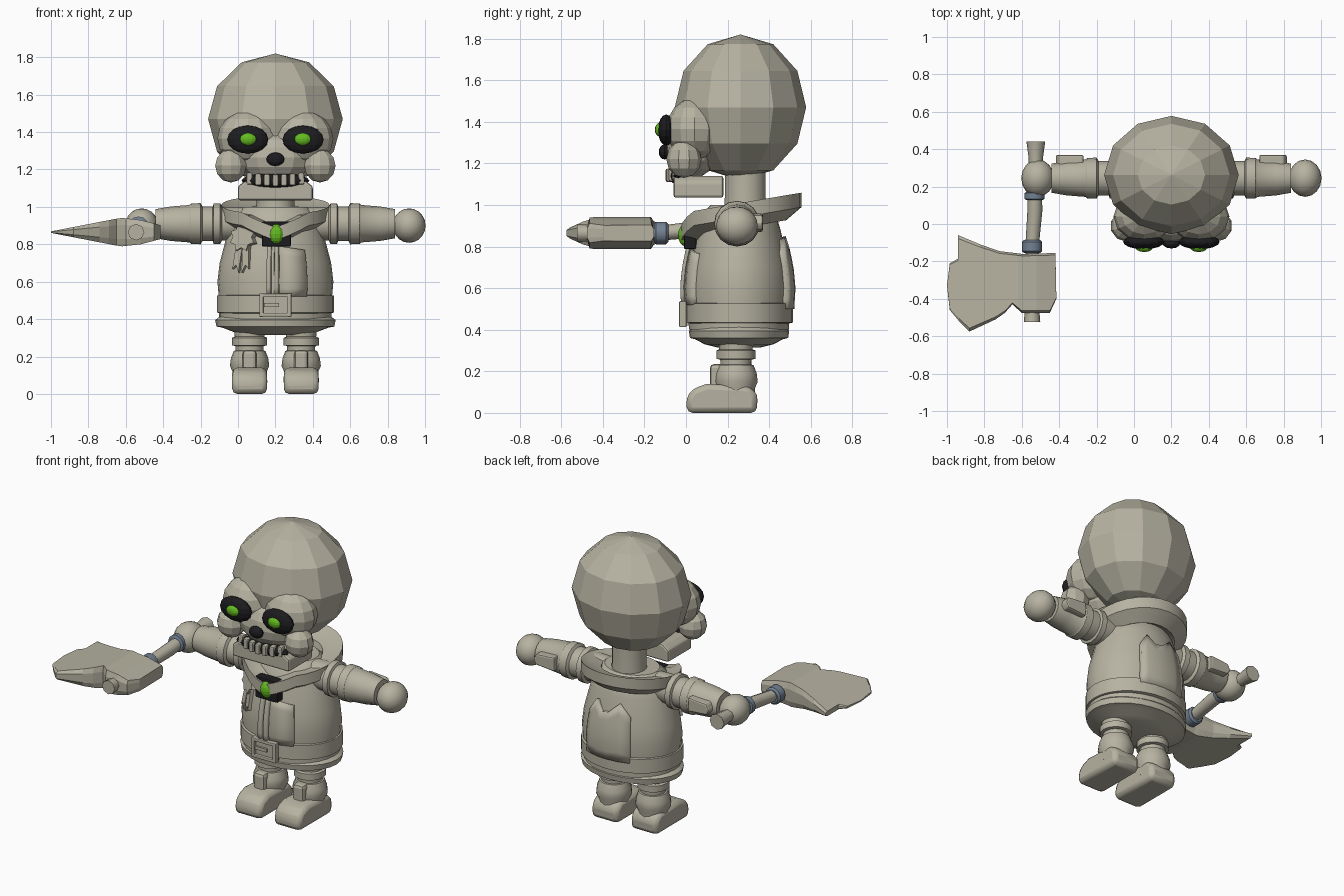
import bpy, bmesh, math
from mathutils import Matrix, Vector

if "Cube" in bpy.data.objects:
    bpy.data.objects.remove(bpy.data.objects["Cube"])

CX, CY = 0.2, 0.255          # body axis


def material(name, rgb):
    m = bpy.data.materials.new(name)
    m.use_nodes = True
    m.diffuse_color = (*rgb, 1)
    m.node_tree.nodes["Principled BSDF"].inputs["Base Color"].default_value = (*rgb, 1)
    return m


BONE = material("bone", (0.47, 0.45, 0.36))
BLACK = material("black", (0.012, 0.012, 0.014))
GREEN = material("glowing_green", (0.13, 0.5, 0.015))
STEEL = material("blue_steel", (0.17, 0.22, 0.29))


def finish(name, bm, mat, loc=(0, 0, 0), rot=(0, 0, 0), smooth=True, bevel=0):
    bmesh.ops.recalc_face_normals(bm, faces=bm.faces)
    me = bpy.data.meshes.new(name)
    bm.to_mesh(me)
    bm.free()
    me.materials.append(mat)
    ob = bpy.data.objects.new(name, me)
    bpy.context.collection.objects.link(ob)
    ob.location, ob.rotation_euler = loc, rot
    if smooth:
        bpy.ops.object.select_all(action="DESELECT")
        ob.select_set(True)
        bpy.context.view_layer.objects.active = ob
        bpy.ops.object.shade_smooth_by_angle(angle=math.radians(35))
    if bevel:
        mod = ob.modifiers.new("bevel", "BEVEL")
        mod.width, mod.segments = bevel, 2
    return ob


def rings_mesh(rings, closed=False):
    """Bridge rings of points; cap the ends unless the sweep is closed."""
    bm = bmesh.new()
    vs = [[bm.verts.new(p) for p in ring] for ring in rings]
    n = len(vs[0])
    pairs = list(zip(vs, vs[1:])) + ([(vs[-1], vs[0])] if closed else [])
    for a, b in pairs:
        for i in range(n):
            bm.faces.new((a[i], a[(i + 1) % n], b[(i + 1) % n], b[i]))
    if not closed:
        bm.faces.new(vs[0])
        bm.faces.new(vs[-1])
    return bm


def lathe(name, profile, loc, mat=BONE, rot=(0, 0, 0), squash=1, seg=20):
    rings = [[(r * math.cos(i * math.tau / seg), squash * r * math.sin(i * math.tau / seg), h)
              for i in range(seg)] for h, r in profile]
    return finish(name, rings_mesh(rings), mat, loc, rot)


def ball(name, loc, radii, mat=BONE, seg=12, rows=8, smooth=False):
    bm = bmesh.new()
    bmesh.ops.create_uvsphere(bm, u_segments=seg, v_segments=rows, radius=1,
                              matrix=Matrix.Diagonal((*radii, 1)))
    return finish(name, bm, mat, loc, smooth=smooth)


def prism(name, pts, lo, hi, axis="Y", mat=BONE, **kw):
    """Extrude a 2D outline along X (points are y,z) or Y (points are x,z)."""
    put = (lambda p, t: (t, *p)) if axis == "X" else (lambda p, t: (p[0], t, p[1]))
    return finish(name, rings_mesh([[put(p, t) for p in pts] for t in (lo, hi)]), mat, **kw)


def box(name, centre, size, mat=BONE, **kw):
    bm = bmesh.new()
    bmesh.ops.create_cube(bm, size=1, matrix=Matrix.Diagonal((*size, 1)))
    return finish(name, bm, mat, centre, smooth=False, **kw)


def lerp(table, x):
    for (x0, y0), (x1, y1) in zip(table, table[1:]):
        if x <= x1:
            return y0 + (y1 - y0) * (x - x0) / (x1 - x0)
    return table[-1][1]


# Coat, belt and hem
COAT = [(0.4, 0.3), (0.52, 0.303), (0.6, 0.31), (0.7, 0.298), (0.8, 0.272),
        (0.88, 0.25), (0.96, 0.22), (1.0, 0.17)]
lathe("coat", COAT, (CX, CY, 0), squash=0.8, seg=28)
lathe("belt", [(0.43, 0.29), (0.435, 0.312), (0.525, 0.312), (0.53, 0.29)],
      (CX, CY, 0), squash=0.83, seg=28)
lathe("coat_hem", [(0.315, 0.14), (0.33, 0.22), (0.355, 0.285), (0.36, 0.315), (0.395, 0.322), (0.42, 0.29)],
      (CX, CY, 0), squash=0.75, seg=28)


def coat_panel(name, columns, bottom, lift):
    """Curved plate following the coat; columns are (angle in degrees, top height)."""
    bm, rows, grid = bmesh.new(), 6, []
    for deg, top in columns:
        a, col = math.radians(deg), []
        for k in range(rows + 1):
            z = bottom + (top - bottom) * k / rows
            r = lerp(COAT, z) + lift
            col.append(bm.verts.new((CX + r * math.cos(a), CY + 0.8 * r * math.sin(a), z)))
        grid.append(col)
    for a, b in zip(grid, grid[1:]):
        for k in range(rows):
            bm.faces.new((a[k], b[k], b[k + 1], a[k + 1]))
    ob = finish(name, bm, BONE)
    mod = ob.modifiers.new("thickness", "SOLIDIFY")
    mod.thickness, mod.offset = 0.05, -1


coat_panel("back_patch", [(62, 0.77), (70, 0.84), (80, 0.78), (90, 0.79), (103, 0.85), (116, 0.78)], 0.5, 0.03)
coat_panel("front_flap", [(274, 0.79), (287, 0.78), (301, 0.77)], 0.52, 0.025)
coat_panel("button_strip_right", [(262, 0.82), (266, 0.82)], 0.52, 0.04)
coat_panel("button_strip_left", [(269, 0.82), (273, 0.82)], 0.52, 0.045)

# Belt buckle: square frame with a tongue
box("buckle_plate", (CX, 0.0, 0.475), (0.16, 0.03, 0.11))
for s in (-1, 1):
    box("buckle_side", (CX + s * 0.075, -0.015, 0.475), (0.022, 0.035, 0.125), bevel=0.005)
    box("buckle_rail", (CX, -0.015, 0.475 + s * 0.052), (0.17, 0.035, 0.02), bevel=0.005)
box("buckle_tongue", (CX - 0.02, -0.015, 0.475), (0.08, 0.025, 0.02))

# Rosette badge with two ribbons
BADGE = dict(loc=(0.035, 0.085, 0.835), rot=(-0.17, 0, -0.55), smooth=False)
prism("badge_rosette", [((0.08 if i % 2 else 0.058) * math.cos(i * math.pi / 8),
                         (0.08 if i % 2 else 0.058) * math.sin(i * math.pi / 8)) for i in range(16)],
      -0.025, 0.03, **BADGE)
for s in (-1, 1):
    prism("badge_ribbon", [(0, -0.04), (s * 0.04, -0.04), (s * 0.05, -0.17), (s * 0.03, -0.15), (s * 0.01, -0.19)],
          -0.015, 0.03, **BADGE)

# Tilted collar, high at the back and pointed at the front
rings = []
for i in range(28):
    a = math.tau * i / 28 - math.pi / 2
    dip = 0.07 * max(0, 1 - min(i, 28 - i) / 3)
    ring = []
    for k, dz in ((1, 0.02), (1, -0.05), (0.75, -0.1), (0.55, -0.06), (0.6, -0.01), (0.85, 0)):
        y = 0.29 * k * math.sin(a)
        ring.append((CX + 0.29 * k * math.cos(a), CY + 0.01 + y, 0.99 + 0.17 * y + dz - dip * k))
    rings.append(ring)
finish("collar", rings_mesh(rings, closed=True), BONE)

# Brooch
box("brooch_plate", (CX + 0.005, 0.02, 0.855), (0.155, 0.06, 0.135), BLACK, bevel=0.008)
ball("brooch_gem", (CX + 0.005, -0.002, 0.855), (0.042, 0.036, 0.054), GREEN)

# Head and neck
ball("cranium", (CX, 0.262, 1.47), (0.36, 0.316, 0.35), rows=6)
lathe("neck", [(0.9, 0.11), (1.05, 0.1), (1.18, 0.1)], (CX, 0.285, 0), seg=14)

# Face
ball("muzzle", (CX, 0.03, 1.265), (0.2, 0.127, 0.135))
ball("nose_hole", (CX, -0.103, 1.255), (0.048, 0.028, 0.036), BLACK)
ball("mouth", (CX, -0.038, 1.14), (0.182, 0.045, 0.042), BLACK, seg=20)
prism("jaw", [(0.0, 1.035), (0.4, 1.035), (0.4, 1.11), (0.36, 1.14), (0.04, 1.14), (0.0, 1.11)],
      -0.06, 0.18, smooth=False, bevel=0.012)
for i in range(-3, 4):
    box("tooth", (CX + i * 0.046, -0.078 + 0.0035 * i * i, 1.142 + 0.001 * i * i),
        (0.032, 0.04, 0.064), bevel=0.008)
for s in (-1, 1):
    ball("brow", (CX + s * 0.147, 0.04, 1.365), (0.163, 0.135, 0.148))
    ball("cheek", (CX + s * 0.238, -0.01, 1.22), (0.088, 0.085, 0.09), seg=10, rows=6)
    ball("eye_socket", (CX + s * 0.148, -0.095, 1.36), (0.11, 0.04, 0.075), BLACK, seg=16)
    ball("eye", (CX + s * 0.146, -0.128, 1.362), (0.045, 0.022, 0.033), GREEN)

# Arms, legs and boots
SLEEVE = [(0.1, 0.085), (0.285, 0.09), (0.295, 0.108), (0.33, 0.108), (0.335, 0.092), (0.39, 0.092),
          (0.4, 0.11), (0.45, 0.108), (0.46, 0.1), (0.56, 0.092), (0.64, 0.078)]
for s in (-1, 1):
    lathe("arm", SLEEVE, (CX, 0.245, 0.91), rot=(0, s * math.pi / 2, 0), seg=16)
    prism("glove_flap", [(s * 0.47, 0.87), (s * 0.6, 0.88), (s * 0.62, 0.91), (s * 0.6, 0.95), (s * 0.47, 0.96)],
          0.31, 0.37, loc=(CX, 0, 0), smooth=False, bevel=0.01)
    ball("hand", (CX + s * 0.715, 0.245, 0.9), (0.088, 0.1, 0.092), seg=16, rows=10, smooth=True)

    x = CX + s * 0.138
    lathe("leg", [(0.15, 0.075), (0.25, 0.075), (0.36, 0.085), (0.42, 0.09)], (x, 0.24, 0), seg=16)
    lathe("trouser_cuff", [(0.255, 0.07), (0.26, 0.094), (0.3, 0.094), (0.31, 0.07)], (x, 0.24, 0), seg=16)
    lathe("boot_shaft", [(0.06, 0.095), (0.12, 0.092), (0.15, 0.105), (0.19, 0.1), (0.23, 0.085), (0.235, 0.06)],
          (x, 0.24, 0), seg=16)
    box("boot_strap", (x, 0.15, 0.175), (0.075, 0.07, 0.12), bevel=0.02)
    prism("boot_foot", [(0.005, 0), (0.0, 0.07), (0.03, 0.115), (0.1, 0.14), (0.3, 0.13), (0.345, 0.09), (0.34, 0)],
          x - 0.093, x + 0.093, axis="X", bevel=0.035)

# Axe handle: tapered bent rod through the right hand
curve = bpy.data.curves.new("axe_handle", "CURVE")
curve.dimensions, curve.bevel_depth, curve.bevel_resolution = "3D", 0.04, 2
curve.use_fill_caps = True
path = [(-0.525, 0.44, 0.9, 1.25), (-0.525, 0.35, 0.9, 0.95), (-0.53, 0.2, 0.9, 0.95), (-0.53, 0.07, 0.885, 1),
        (-0.545, -0.12, 0.865, 0.9), (-0.545, -0.45, 0.865, 0.95), (-0.545, -0.525, 0.865, 1.1)]
spline = curve.splines.new("POLY")
spline.points.add(len(path) - 1)
for p, (px, py, pz, pr) in zip(spline.points, path):
    p.co, p.radius = (px, py, pz, 1), pr
curve.materials.append(BONE)
bpy.context.collection.objects.link(bpy.data.objects.new("axe_handle", curve))
for px, py, pz, half in ((-0.532, 0.15, 0.895, 0.022), (-0.545, -0.12, 0.865, 0.035)):
    lathe("handle_band", [(-half, 0.043), (-half * 0.7, 0.054), (half * 0.7, 0.054), (half, 0.043)],
          (px, py, pz), STEEL, rot=(-math.pi / 2, 0, 0), seg=12)

# Axe head: chipped outline, thinned toward the cutting edge
outline = [(-0.42, -0.155), (-0.595, -0.16), (-0.72, -0.145), (-0.82, -0.11), (-0.94, -0.06), (-0.94, -0.185),
           (-0.985, -0.21), (-1, -0.33), (-0.985, -0.46), (-0.935, -0.52), (-0.88, -0.575), (-0.74, -0.51),
           (-0.69, -0.475), (-0.65, -0.43), (-0.6, -0.475), (-0.45, -0.475), (-0.415, -0.4)]
bm = rings_mesh([[(x, -0.315 + (y + 0.315) * k, h) for x, y in outline]
                 for k, h in ((0.93, -1), (1, -0.5), (1, 0.5), (0.93, 1))])
for cut in (-0.66, -0.62, -0.52):
    bmesh.ops.bisect_plane(bm, geom=bm.verts[:] + bm.edges[:] + bm.faces[:], dist=1e-5,
                           plane_co=Vector((cut, 0, 0)), plane_no=Vector((1, 0, 0)))
THICK = [(-1, 0.004), (-0.66, 0.07), (-0.62, 0.076), (-0.52, 0.065), (-0.41, 0.036)]
for v in bm.verts:
    v.co.z *= lerp(THICK, v.co.x)
bmesh.ops.triangulate(bm, faces=[f for f in bm.faces if len(f.verts) > 4])
finish("axe_head", bm, BONE, loc=(0, 0, 0.865), smooth=False)
